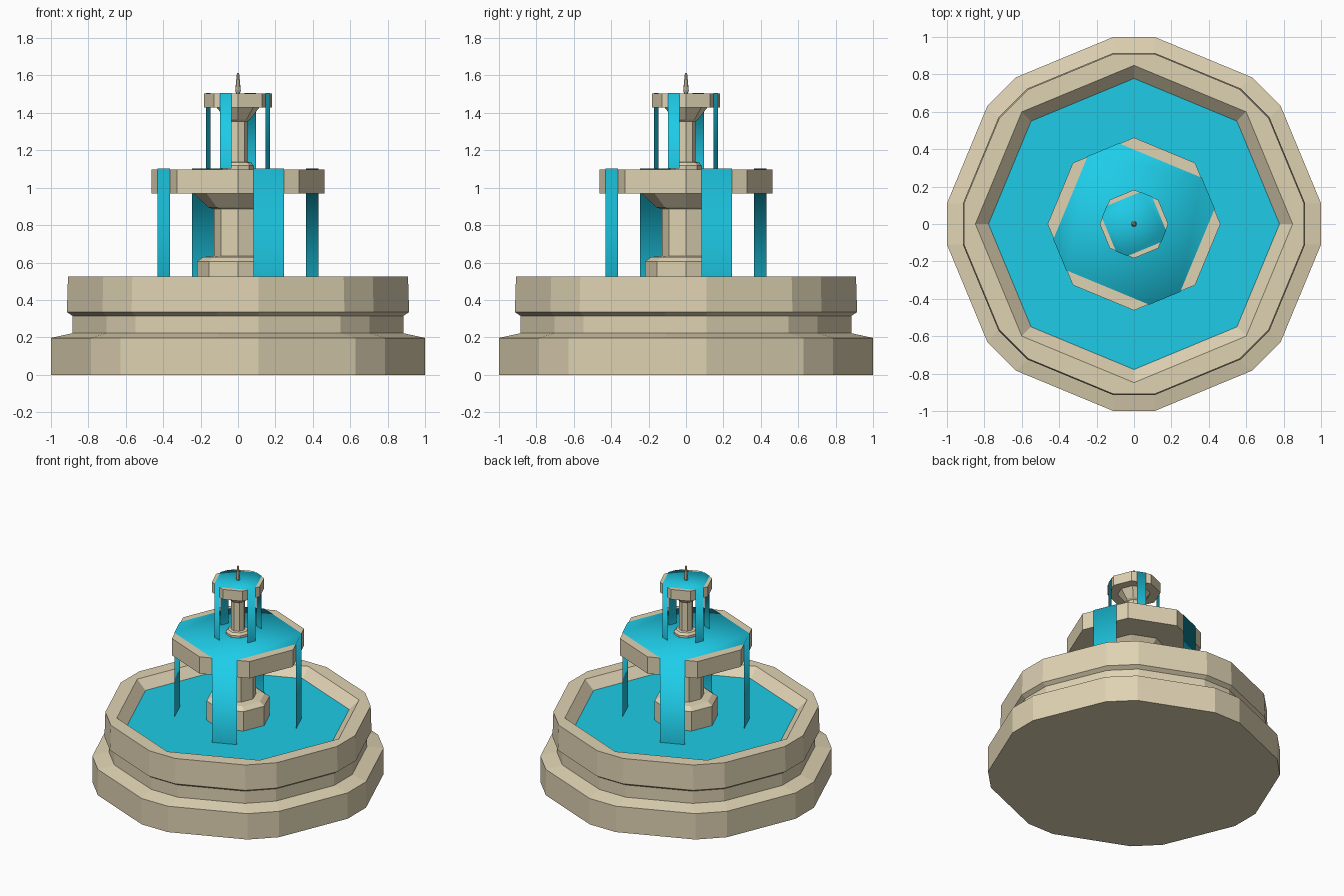
import bpy, bmesh, math

if "Cube" in bpy.data.objects:
    bpy.data.objects.remove(bpy.data.objects["Cube"])


def material(name, rgb):
    m = bpy.data.materials.new(name)
    m.diffuse_color = (*rgb, 1)
    m.use_nodes = True
    m.node_tree.nodes["Principled BSDF"].inputs["Base Color"].default_value = m.diffuse_color
    return m


STONE = material("stone", (0.74, 0.65, 0.45))
WATER = material("water", (0.013, 0.6, 0.8))


def finish(name, bm, mat, closed=True):
    bmesh.ops.remove_doubles(bm, verts=bm.verts, dist=0.0005)
    if closed:
        bmesh.ops.recalc_face_normals(bm, faces=bm.faces)
    me = bpy.data.meshes.new(name)
    bm.to_mesh(me)
    bm.free()
    me.materials.append(mat)
    ob = bpy.data.objects.new(name, me)
    bpy.context.collection.objects.link(ob)
    return ob


def ring(bm, r, z, w):
    """Octagon with corners on the axes; w is half the width of each cut corner."""
    out = []
    for k in range(8):
        a = k * math.pi / 4
        for s in (-w, w):
            out.append(bm.verts.new((r * math.cos(a) - s * math.sin(a),
                                     r * math.sin(a) + s * math.cos(a), z)))
    return out


def loft(name, profile, mat):
    """Stack of octagonal rings (radius, height, corner cut), capped at both ends."""
    bm = bmesh.new()
    rings = [ring(bm, *(p if len(p) == 3 else (*p, 0))) for p in profile]
    for a, b in zip(rings, rings[1:]):
        for i in range(16):
            j = (i + 1) % 16
            bm.faces.new((a[i], a[j], b[j], b[i]))
    bm.faces.new(rings[0])
    bm.faces.new(rings[-1])
    return finish(name, bm, mat)


def water_disc(name, r, z):
    bm = bmesh.new()
    bm.faces.new(ring(bm, r, z, 0))
    return finish(name, bm, WATER, False)


def spilling_water(name, r, z_top, z_bottom, width, first_angle):
    """Flat sheet reaching the bowl edge on four sides, each spilling straight down."""
    d = r * math.cos(math.pi / 8) + 0.003
    bm = bmesh.new()
    outline = []
    for k in range(4):
        a = math.radians(first_angle + 90 * k)
        ca, sa = math.cos(a), math.sin(a)
        top, low = [[bm.verts.new((d * ca - t * sa, d * sa + t * ca, z))
                     for t in (-width / 2, width / 2)] for z in (z_top, z_bottom)]
        bm.faces.new((top[1], top[0], low[0], low[1]))
        outline += top
    bm.faces.new(outline)
    for f in bm.faces:
        f.smooth = True
    return finish(name, bm, WATER, False)


# Large basin: plinth, recessed neck, wall and sloping inside
loft("basin", [(1.0, 0, 0.11), (1.0, 0.197, 0.11), (0.885, 0.222, 0.11),
               (0.885, 0.315, 0.11), (0.915, 0.335, 0.11), (0.909, 0.525, 0.11),
               (0.848, 0.525), (0.77, 0.45)], STONE)
water_disc("basin_water", 0.778, 0.458)

# Lower pedestal with foot and flared head
loft("lower_pedestal", [(0.22, 0.45), (0.22, 0.605), (0.185, 0.63), (0.127, 0.635),
                        (0.127, 0.885), (0.16, 0.895), (0.24, 0.972)], STONE)

# Middle bowl and its water
loft("middle_bowl", [(0.22, 0.97), (0.462, 0.97), (0.462, 1.098)], STONE)
spilling_water("middle_water", 0.462, 1.102, 0.458, 0.179, 22.5)

# Upper pedestal
loft("upper_pedestal", [(0.085, 1.095), (0.085, 1.118), (0.07, 1.135), (0.05, 1.138),
                        (0.05, 1.355), (0.065, 1.365), (0.115, 1.43)], STONE)

# Top bowl and its water
loft("top_bowl", [(0.1, 1.428), (0.183, 1.428), (0.183, 1.504)], STONE)
spilling_water("top_water", 0.183, 1.507, 1.102, 0.066, -22.5)

# Small spout on top
loft("spout", [(0.01, 1.5), (0.015, 1.52), (0.013, 1.54), (0.006, 1.612)], STONE)
